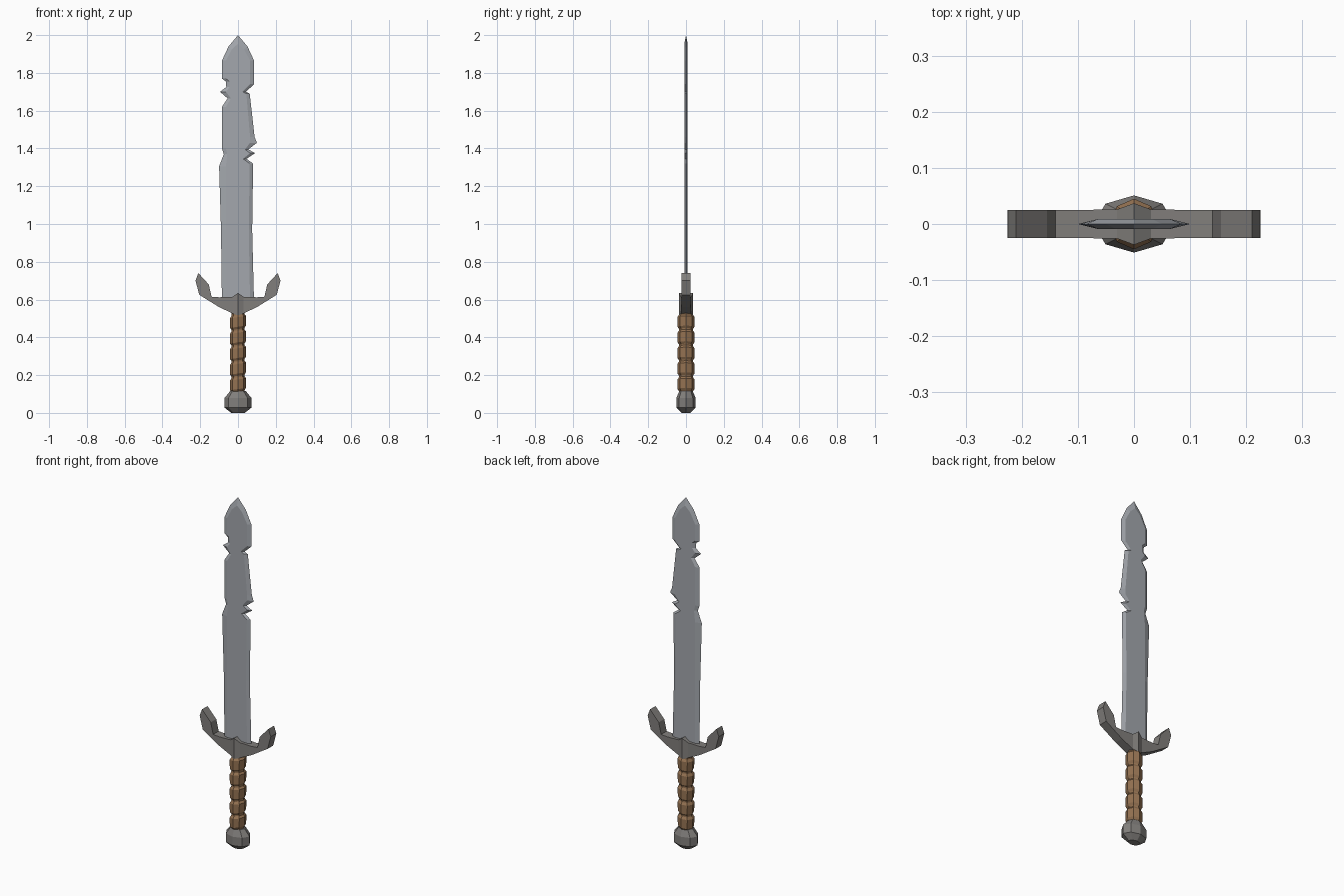
import bpy, bmesh, math

if "Cube" in bpy.data.objects:
    bpy.data.objects.remove(bpy.data.objects["Cube"])


def material(name, rgb):
    m = bpy.data.materials.new(name)
    m.diffuse_color = (*rgb, 1)
    m.use_nodes = True
    m.node_tree.nodes["Principled BSDF"].inputs["Base Color"].default_value = m.diffuse_color
    return m


steel = material("blade steel", (0.37, 0.39, 0.42))
iron = material("dark iron", (0.22, 0.21, 0.20))
leather = material("brown leather", (0.30, 0.17, 0.085))


def make(name, bm, mat):
    bmesh.ops.recalc_face_normals(bm, faces=bm.faces)
    me = bpy.data.meshes.new(name)
    bm.to_mesh(me)
    bm.free()
    me.materials.append(mat)
    ob = bpy.data.objects.new(name, me)
    bpy.context.collection.objects.link(ob)
    return ob


def lathe(name, rings, mat, sides=8):
    """Stack of elliptical rings (rx, ry, z, tilt), capped at both ends."""
    bm = bmesh.new()
    loops = []
    for rx, ry, z, tilt in rings:
        loop = []
        for i in range(sides):
            a = 2 * math.pi * i / sides
            x = rx * math.cos(a)
            loop.append(bm.verts.new((x, ry * math.sin(a), z + tilt * x)))
        loops.append(loop)
    for a, b in zip(loops, loops[1:]):
        for i in range(sides):
            j = (i + 1) % sides
            bm.faces.new((a[i], a[j], b[j], b[i]))
    bm.faces.new(loops[0])
    bm.faces.new(loops[-1])
    return make(name, bm, mat)


# Blade: chipped outline with a sharp edge, bevelled to a flat on both sides
right = [(.085, .58), (.075, .97), (.08, 1.32), (.045, 1.345), (.09, 1.375),
         (.055, 1.395), (.1, 1.43), (.088, 1.46), (.062, 1.69), (.042, 1.70),
         (.085, 1.74), (.085, 1.865), (.05, 1.94)]
left = [(-.05, 1.94), (-.085, 1.865), (-.085, 1.77), (-.065, 1.755),
        (-.062, 1.725), (-.095, 1.70), (-.055, 1.665), (-.085, 1.62),
        (-.085, 1.40), (-.075, 1.37), (-.1, 1.305), (-.09, .97), (-.085, .58)]
outline = right + [(0, 2.0)] + left


def inset(x, z):
    if z > 1.99:
        return 0, 1.955
    d = min(abs(x) - .018, .064)
    return math.copysign(d, x), z - (.015 if z > 1.9 else 0)


bm = bmesh.new()
edge = [bm.verts.new((x, 0, z)) for x, z in outline]
n = len(edge)
for y in (-.009, .009):
    flat = []
    for x, z in outline:
        ix, iz = inset(x, z)
        flat.append(bm.verts.new((ix, y, iz)))
    for i in range(n - 1):
        bm.faces.new((edge[i], edge[i + 1], flat[i + 1], flat[i]))
    bm.faces.new(flat)
bmesh.ops.holes_fill(bm, edges=[e for e in bm.edges if e.is_boundary])
make("blade", bm, steel)

# Guard: sections from the ridged centre out to the upturned horn
# (outer x, outer z, inner x, inner z, half depth)
sections = [(0, .515, 0, .635, .037), (.03, .527, .03, .614, .026),
            (.10, .56, .10, .612, .025), (.205, .625, .14, .615, .025),
            (.225, .70, .155, .68, .025)]
bm = bmesh.new()
for s in (-1, 1):
    rings = [[bm.verts.new((s * x, y, z)) for x, y, z in
              ((ox, -d, oz), (ox, d, oz), (ix, d, iz), (ix, -d, iz))]
             for ox, oz, ix, iz, d in sections]
    for a, b in zip(rings, rings[1:]):
        for i in range(4):
            j = (i + 1) % 4
            bm.faces.new((a[i], a[j], b[j], b[i]))
    o0, o1, i1, i0 = rings[-1]
    t0, t1 = (bm.verts.new((s * .21, y, .74)) for y in (-.025, .025))
    for f in ((o0, o1, t1, t0), (t0, t1, i1, i0), (o0, t0, i0), (o1, i1, t1)):
        bm.faces.new(f)
bmesh.ops.remove_doubles(bm, verts=bm.verts, dist=1e-5)
make("guard", bm, iron)

# Grip: five leather lumps, slightly slanted, with narrow necks between
rings = [(.034, .036, .10, 0)]
for k in range(5):
    z = .122 + k * .0825
    t = .15
    rings += [(.034, .037, z - .008, t), (.042, .045, z + .004, t),
              (.043, .045, z + .055, t), (.034, .037, z + .067, t)]
rings.append((.034, .036, .545, 0))
lathe("grip", rings, leather)

# Pommel: faceted knob
lathe("pommel", [(.035, .024, 0, 0), (.072, .051, .028, 0),
                 (.072, .051, .078, 0), (.042, .036, .115, 0)], iron)
